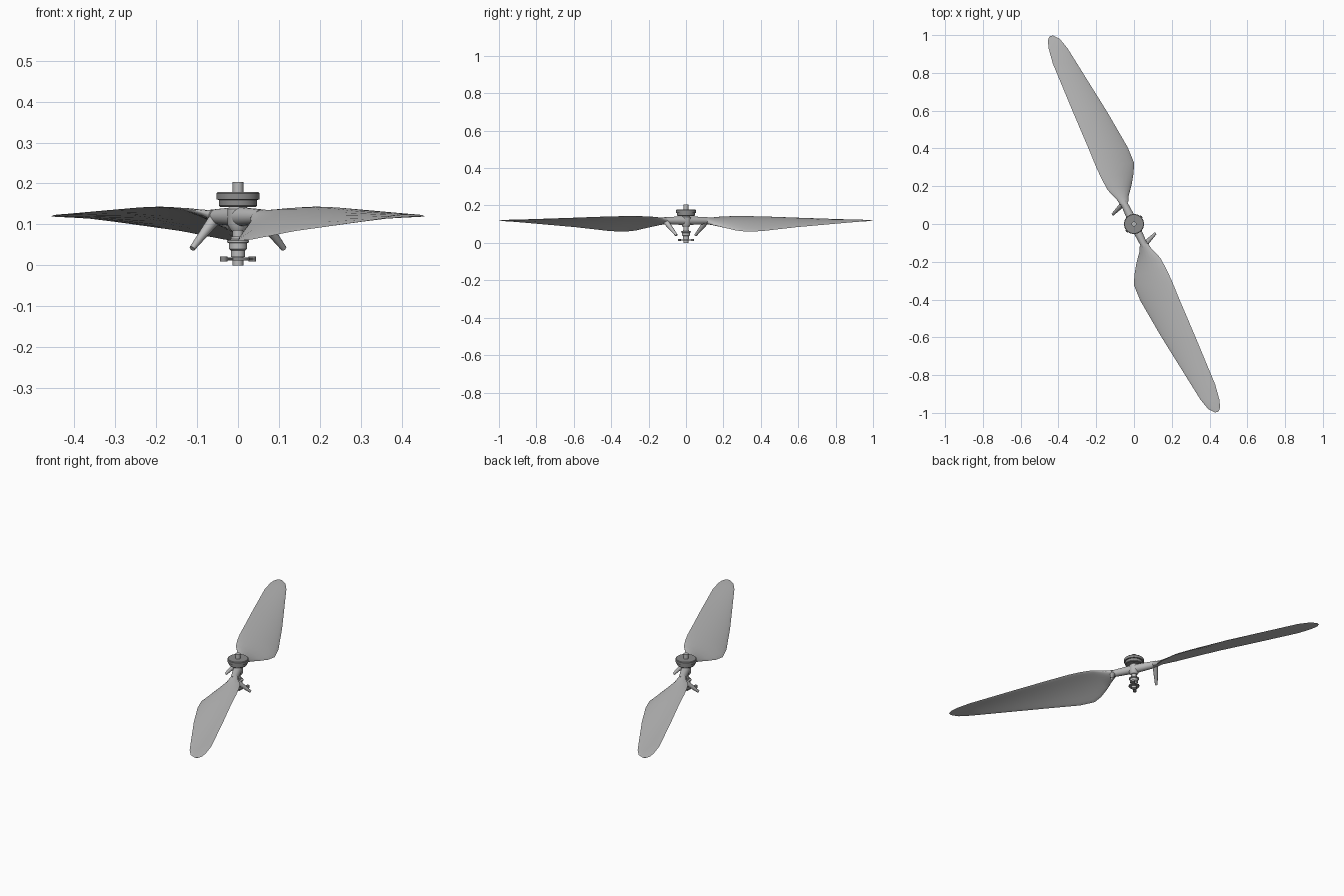
import bpy, bmesh, math
from mathutils import Vector, Matrix

cube = bpy.data.objects.get("Cube")
if cube:
    bpy.data.objects.remove(cube, do_unlink=True)


def material(name, value):
    m = bpy.data.materials.new(name)
    m.use_nodes = True
    col = (value, value, value, 1)
    m.diffuse_color = col
    m.node_tree.nodes["Principled BSDF"].inputs["Base Color"].default_value = col
    return m


LIGHT = material("light grey", 0.5)
DARK = material("dark grey", 0.26)
HALF_TURN = Matrix.Rotation(math.pi, 4, "Z")


def finish(name, bm, mat, turned=False):
    """Turn a bmesh into a smooth object, optionally spun half a turn."""
    if turned:
        bm.transform(HALF_TURN)
    bmesh.ops.recalc_face_normals(bm, faces=bm.faces[:])
    mesh = bpy.data.meshes.new(name)
    bm.to_mesh(mesh)
    bm.free()
    mesh.materials.append(mat)
    ob = bpy.data.objects.new(name, mesh)
    bpy.context.collection.objects.link(ob)
    bpy.ops.object.select_all(action="DESELECT")
    ob.select_set(True)
    bpy.context.view_layer.objects.active = ob
    bpy.ops.object.shade_smooth_by_angle(angle=math.radians(35))
    return ob


def loft(rings):
    """Skin a list of point rings and cap both ends."""
    bm = bmesh.new()
    loops = [[bm.verts.new(p) for p in ring] for ring in rings]
    n = len(loops[0])
    for a, b in zip(loops, loops[1:]):
        for i in range(n):
            j = (i + 1) % n
            bm.faces.new((a[i], a[j], b[j], b[i]))
    bm.faces.new(loops[0])
    bm.faces.new(loops[-1])
    return bm


def lathe(profile, sides=32):
    """Profile of (radius, height) pairs around the vertical axis."""
    return loft([[(r * math.cos(k * math.tau / sides), r * math.sin(k * math.tau / sides), z)
                  for k in range(sides)] for r, z in profile])


def rod(a, b, ra, rb, sides=20):
    a, b = Vector(a), Vector(b)
    bm = bmesh.new()
    rot = (b - a).to_track_quat("Z", "Y").to_matrix().to_4x4()
    bmesh.ops.create_cone(bm, cap_ends=True, segments=sides, radius1=ra, radius2=rb,
                          depth=(b - a).length,
                          matrix=Matrix.Translation((a + b) / 2) @ rot)
    return bm


# Blade stations: upper edge, lower edge, half thickness, camber
SPAN = Vector((0.42, -0.91, 0))
STATIONS = [
    ((.070, -.10, .128), (.032, -.115, .108), .018, 0),
    ((.092, -.13, .132), (.028, -.15, .095), .012, .004),
    ((.140, -.18, .139), (.012, -.21, .080), .007, .009),
    ((.172, -.24, .142), (.002, -.27, .066), .006, .011),
    ((.200, -.30, .143), (.000, -.325, .060), .005, .012),
    ((.245, -.41, .141), (.033, -.405, .063), .005, .012),
    ((.322, -.59, .134), (.140, -.59, .084), .004, .010),
    ((.430, -.85, .124), (.302, -.85, .107), .003, .005),
    ((.452, -.93, .122), (.352, -.93, .114), .003, .003),
    ((.456, -.97, .120), (.393, -.98, .117), .002, .001),
    ((.448, -.993, .120), (.428, -.998, .119), .001, 0),
]


def blade():
    rings = []
    for hi, lo, thick, camber in STATIONS:
        hi, lo = Vector(hi), Vector(lo)
        mid, half = (hi + lo) / 2, (hi - lo) / 2
        normal = half.cross(SPAN).normalized()
        if normal.z < 0:
            normal.negate()
        ring = []
        for k in range(20):
            u, v = math.cos(k * math.tau / 20), math.sin(k * math.tau / 20)
            ring.append(mid + half * u + normal * (thick * v + camber * (1 - u * u)))
        rings.append(ring)
    return loft(rings)


# Blades, root arms and pitch levers, one set per side
for side, turned in (("front", False), ("back", True)):
    finish(side + "_blade", blade(), LIGHT, turned)
    finish(side + "_blade_arm", rod((0, 0, .119), (.057, -.118, .119), .024, .018), LIGHT, turned)
    finish(side + "_pitch_lever", rod((.05, -.115, .122), (.112, -.051, .041), .016, .007),
           LIGHT, turned)

# Central shaft with hub body and lower sliding collar
finish("shaft", lathe([(.013, 0), (.013, .204)]), LIGHT)
finish("hub_body", lathe([(.017, .085), (.026, .1), (.026, .138), (.018, .146)]), LIGHT)
finish("sliding_collar", lathe([(.017, .02), (.017, .036), (.022, .04), (.022, .054),
                                (.027, .056), (.027, .061), (.017, .064), (.017, .07)]), LIGHT)

# Drive disc on top
finish("drive_disc", lathe([(.044, .143), (.047, .146), (.047, .16), (.053, .161),
                            (.053, .176), (.050, .179), (.02, .179)]), DARK)

# Lower control plate with a knob at each end
finish("control_plate", lathe([(.028, .012), (.028, .019)]), DARK)
bar = bmesh.new()
bmesh.ops.create_cube(bar, size=1, matrix=Matrix.Rotation(math.radians(45), 4, "Z")
                      @ Matrix.Diagonal((.1, .018, .006, 1)))
bar.transform(Matrix.Translation((0, 0, .0155)))
finish("control_bar", bar, DARK)
for side, turned in (("left", False), ("right", True)):
    finish(side + "_control_knob", rod((.035, .035, .009), (.035, .035, .022), .009, .009),
           DARK, turned)
